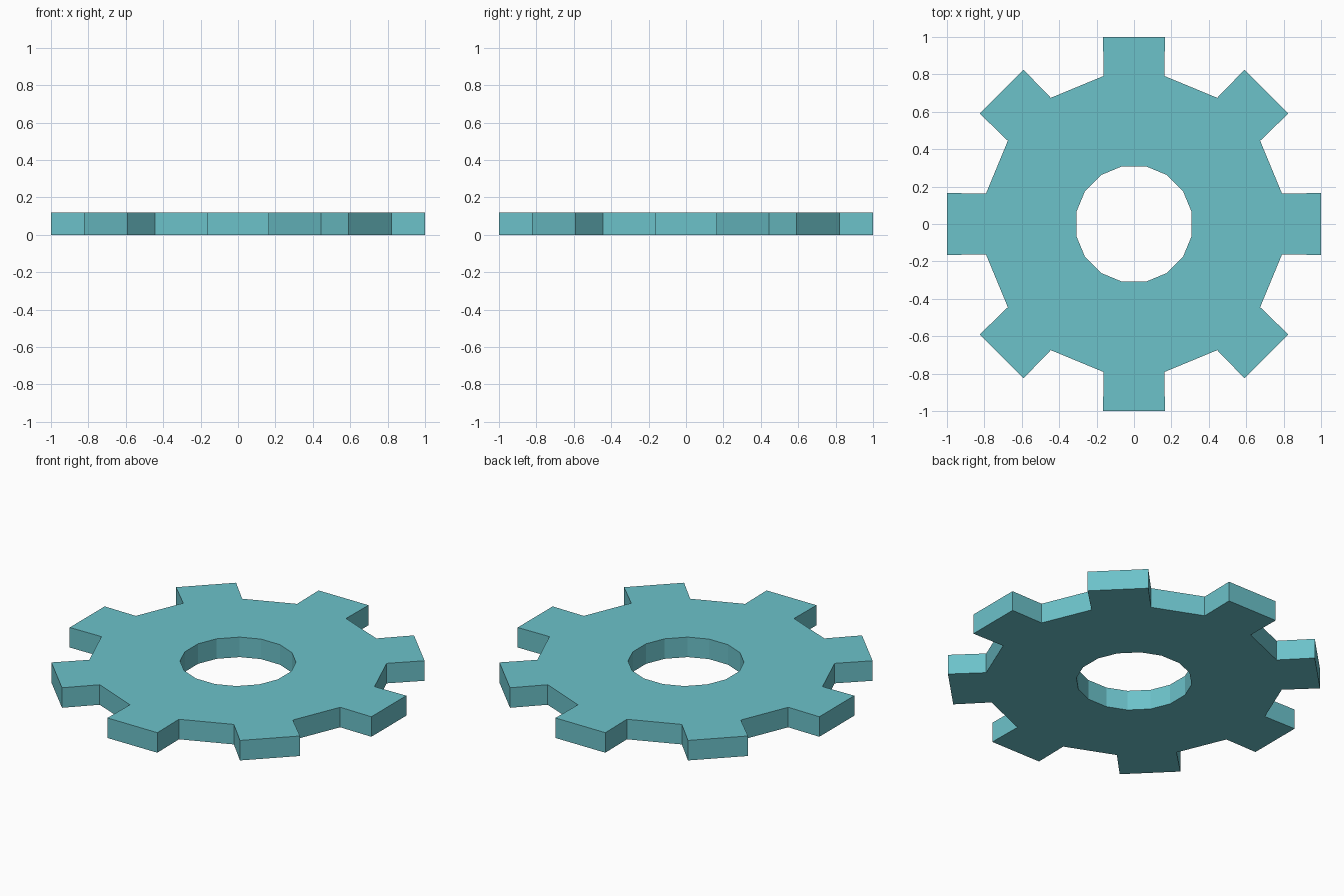
import bpy, bmesh
from math import radians, cos, sin

if "Cube" in bpy.data.objects:
    bpy.data.objects.remove(bpy.data.objects["Cube"])

TEETH, THICK = 8, 0.12
HOLE = (0.315, 11.6)   # radius, half angle in degrees
ROOT = (0.808, 11.6)
TIP = (1.0137, 9.4)

bm = bmesh.new()


def pair(ring, tooth):
    """Two vertices placed symmetrically about a tooth's centre line."""
    r, half = ring
    mid = 360 / TEETH * tooth
    return [bm.verts.new((r * cos(radians(mid + s * half)),
                          r * sin(radians(mid + s * half)), 0)) for s in (-1, 1)]


# Flat gear outline: hub sector, tooth and gap sector for each tooth
rows = [[pair(ring, t) for ring in (HOLE, ROOT, TIP)] for t in range(TEETH)]
for t, (h, r, p) in enumerate(rows):
    nh, nr, _ = rows[(t + 1) % TEETH]
    bm.faces.new((h[0], r[0], r[1], h[1]))
    bm.faces.new((r[0], p[0], p[1], r[1]))
    bm.faces.new((h[1], r[1], nr[0], nh[0]))

# Thicken the outline into a solid plate
ext = bmesh.ops.extrude_face_region(bm, geom=bm.faces[:], use_keep_orig=True)
top = [v for v in ext["geom"] if isinstance(v, bmesh.types.BMVert)]
bmesh.ops.translate(bm, verts=top, vec=(0, 0, THICK))
bmesh.ops.recalc_face_normals(bm, faces=bm.faces[:])

mesh = bpy.data.meshes.new("gear")
bm.to_mesh(mesh)
bm.free()
gear = bpy.data.objects.new("gear", mesh)
bpy.context.collection.objects.link(gear)

# Teal colour
mat = bpy.data.materials.new("teal")
mat.diffuse_color = (0.15, 0.54, 0.59, 1)
mat.use_nodes = True
mat.node_tree.nodes["Principled BSDF"].inputs["Base Color"].default_value = mat.diffuse_color
mesh.materials.append(mat)
